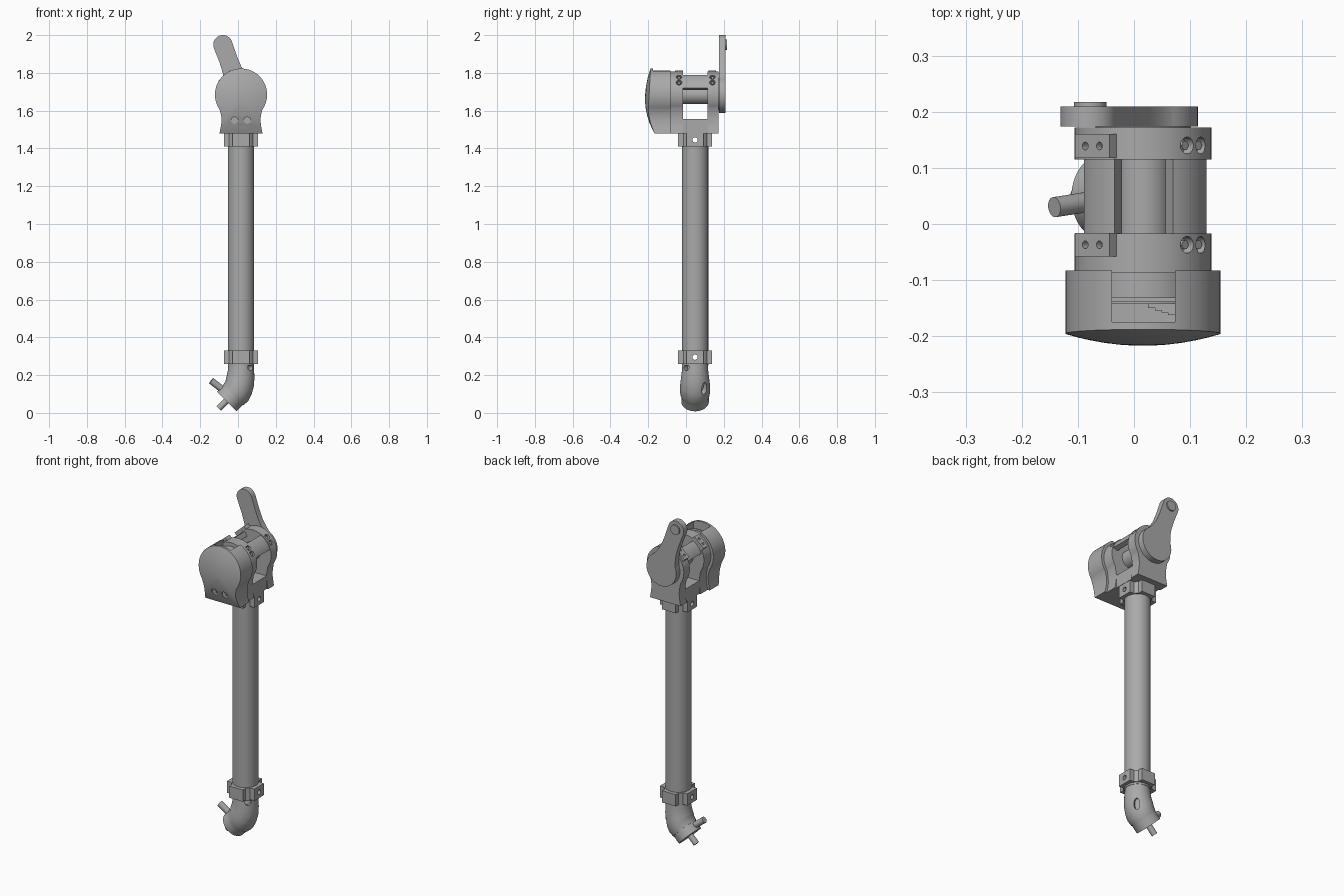
import bpy, bmesh, math
from math import sin, cos, radians, pi
from mathutils import Vector, Matrix

if "Cube" in bpy.data.objects:
    bpy.data.objects.remove(bpy.data.objects["Cube"], do_unlink=True)

grey = bpy.data.materials.new("neutral grey")
grey.use_nodes = True
grey.diffuse_color = (0.4, 0.4, 0.4, 1)
grey.node_tree.nodes["Principled BSDF"].inputs["Base Color"].default_value = (0.4, 0.4, 0.4, 1)

CX, CY, CZ = 0.016, 0.045, 1.685      # limb axis and height of the joint


def finish(name, bm):
    bmesh.ops.recalc_face_normals(bm, faces=bm.faces)
    mesh = bpy.data.meshes.new(name)
    bm.to_mesh(mesh)
    bm.free()
    mesh.materials.append(grey)
    ob = bpy.data.objects.new(name, mesh)
    bpy.context.collection.objects.link(ob)
    return ob


def loft(name, rings):
    bm = bmesh.new()
    loops = [[bm.verts.new(p) for p in ring] for ring in rings]
    n = len(loops[0])
    for a, b in zip(loops, loops[1:]):
        for i in range(n):
            bm.faces.new((a[i], a[(i + 1) % n], b[(i + 1) % n], b[i]))
    bm.faces.new(loops[0])
    bm.faces.new(loops[-1])
    return finish(name, bm)


def prism(name, outline, y0, y1):
    return loft(name, [[(x, y, z) for x, z in outline] for y in (y0, y1)])


def rod(name, a, b, r, r2=None, n=32, squash=1):
    a, b = Vector(a), Vector(b)
    bm = bmesh.new()
    bmesh.ops.create_cone(bm, cap_ends=True, segments=n, radius1=r, radius2=r2 or r, depth=(b - a).length)
    rot = (b - a).to_track_quat('Z', 'Y').to_matrix().to_4x4()
    bm.transform(Matrix.Translation((a + b) / 2) @ rot @ Matrix.Diagonal((squash, 1, 1, 1)))
    return finish(name, bm)


def box(name, lo, hi, turn=0):
    lo, hi = Vector(lo), Vector(hi)
    bm = bmesh.new()
    bmesh.ops.create_cube(bm, size=1)
    bm.transform(Matrix.Translation((lo + hi) / 2) @ Matrix.Rotation(turn, 4, 'Y') @ Matrix.Diagonal((*(hi - lo), 1)))
    return finish(name, bm)


def cut(ob, cutter):
    mod = ob.modifiers.new("cut", 'BOOLEAN')
    mod.operation, mod.solver, mod.object = 'DIFFERENCE', 'EXACT', cutter
    bpy.context.view_layer.objects.active = ob
    bpy.ops.object.modifier_apply(modifier=mod.name)
    bpy.data.objects.remove(cutter, do_unlink=True)


def arc(cx, cz, r, a0, a1, n):
    steps = [radians(a0 + (a1 - a0) * i / n) for i in range(n + 1)]
    return [(cx + r * cos(t), cz + r * sin(t)) for t in steps]


def bell(r):
    """Round head running into a flared foot."""
    k = r / 0.138
    flank = [(0.114, -0.205), (0.107, -0.17), (0.103, -0.14), (0.105, -0.112)]
    right = [(CX + x * k, CZ + z) for x, z in flank]
    left = [(CX - x * k, CZ + z) for x, z in reversed(flank)]
    return right + arc(CX, CZ, r, -35, 215, 48) + left


# Limb tube with collars of four lugs, cross-bored
tube = rod("limb_tube", (CX, CY + 0.003, 0.25), (CX, CY + 0.003, 1.49), 0.07, n=48)
ty = CY + 0.003
for level, z in (("lower", 0.26), ("upper", 1.41)):
    mid = z + 0.035
    bores = [((CX, ty - 0.12, mid), (CX, ty + 0.12, mid)), ((CX - 0.12, ty, mid), (CX + 0.12, ty, mid))]
    parts = [rod(level + "_collar_ring", (CX, ty, z), (CX, ty, z + 0.07), 0.077, n=48)]
    for i in range(4):
        dx, dy = (1, 0, -1, 0)[i], (0, 1, 0, -1)[i]
        c = Vector((CX + dx * 0.069, ty + dy * 0.069, mid))
        half = Vector((0.021 if dx else 0.045, 0.021 if dy else 0.045, 0.035))
        parts.append(box(f"{level}_collar_lug_{i + 1}", c - half, c + half))
    for p in parts + [tube]:
        for a, b in bores:
            cut(p, rod("bore", a, b, 0.014, n=20))

# Bent ankle: swept round sections turning through 45 degrees
rings = []
stations = [(0.016, 0.27, 0, 0.066), (0.016, 0.23, 0, 0.069), (0.015, 0.195, 9, 0.073),
            (0.011, 0.165, 20, 0.077), (0.004, 0.14, 32, 0.080), (-0.006, 0.115, 42, 0.080),
            (-0.025, 0.095, 45, 0.076)]
for x, z, tilt, r in stations:
    t = radians(tilt)
    rings.append([(x + r * cos(a) * cos(t), ty + r * sin(a), z - r * cos(a) * sin(t))
                  for a in (2 * pi * i / 48 for i in range(48))])
ankle = loft("ankle_bend", rings)
for s in (-1, 1):
    hit = Vector((0.06, ty + s * 0.047, 0.13))
    out = Vector((0.8, s * 0.6, -0.35))
    cut(ankle, rod("slot", hit - out * 0.025, hit + out * 0.06, 0.032, squash=0.5))
    hit = Vector((0.06, ty + s * 0.042, 0.24))
    out = Vector((0.7, s * 0.7, 0.2))
    cut(ankle, rod("slot", hit - out * 0.02, hit + out * 0.05, 0.018))
rod("ankle_cap", (-0.018, ty, 0.102), (-0.06, ty, 0.06), 0.073, n=48)
rod("ankle_end_pin", (-0.05, ty, 0.075), (-0.102, ty, 0.023), 0.017)
rod("ankle_side_pin", (-0.045, CY, 0.095), (-0.142, 0.03, 0.170), 0.018)

# Joint bracket: two bell-shaped cheeks on a foot slab
front_cheek = prism("front_cheek", bell(0.122), -0.087, -0.017)
rear_cheek = prism("rear_cheek", bell(0.122), 0.115, 0.172)
box("bracket_foot", (CX - 0.092, -0.05, 1.48), (CX + 0.092, 0.15, 1.557))
for x in (-0.055, 0, 0.055):
    cut(rear_cheek, rod("hole", (CX + x, 0.145, 1.525), (CX + x, 0.2, 1.525), 0.019, n=24))
for cheek, y in ((front_cheek, -0.037), (rear_cheek, 0.14)):
    for x, z in ((0.078, 0.092), (0.102, 0.064)):
        c = Vector((CX + x, y, CZ + z))
        d = Vector((0.72, 0, 0.69))
        cut(cheek, rod("hole", c - d * 0.018, c + d * 0.05, 0.015, n=24))
        rod("cheek_screw", c - d * 0.03, c - d * 0.004, 0.009, n=6)

# Joint shaft, curved covers and bolt tabs
rod("joint_shaft", (CX, -0.03, CZ), (CX, 0.13, CZ), 0.051, n=48)
for name, r, a0, a1 in (("left_cover", 0.118, 17, 63), ("right_cover", 0.112, 117, 160)):
    prism(name, arc(CX, CZ, r, a0, a1, 14) + arc(CX, CZ, r - 0.03, a1, a0, 14), -0.02, 0.118)
for name, y in (("front_tab", -0.037), ("rear_tab", 0.139)):
    c = Vector((CX - 0.081, y, CZ + 0.089))
    tab = box(name, c - Vector((0.041, 0.021, 0.014)), c + Vector((0.041, 0.021, 0.014)), radians(-42))
    along, out = Vector((0.74, 0, 0.67)), Vector((-0.67, 0, 0.74))
    for s in (-0.017, 0.017):
        p = c + along * s
        cut(tab, rod("hole", p - out * 0.005, p + out * 0.05, 0.007, n=16))

# Domed front cover, hollowed and notched on top
def dome(x, z):
    return -0.217 + 1.1 * ((x - CX) ** 2 + (z - 1.66) ** 2)


outline = bell(0.138)
shell_rings = [[(x, -0.083, z) for x, z in outline]]
for s in (1, 0.85, 0.7, 0.5, 0.3, 0.1):
    ring = [(CX + (x - CX) * s, 1.66 + (z - 1.66) * s) for x, z in outline]
    shell_rings.append([(x, dome(x, z), z) for x, z in ring])
cover = loft("front_cover", shell_rings)
cut(cover, rod("cavity", (CX, -0.172, CZ), (CX, -0.05, CZ), 0.122, n=48))
cut(cover, box("notch", (-0.039, -0.175, CZ + 0.05), (0.073, -0.05, 1.9)))
for x in (-0.018, 0.049):
    cut(cover, rod("hole", (x, -0.19, 1.548), (x, -0.25, 1.548), 0.018, n=24))
    rod("cover_screw", (x, -0.18, 1.548), (x, -0.196, 1.548), 0.011, n=6)

# Motor and circuit board inside the cover
rod("motor", (CX, -0.08, CZ), (CX, -0.132, CZ), 0.1, n=48)
rod("circuit_board", (CX, -0.138, CZ), (CX, -0.143, CZ), 0.108, n=48)
rod("board_post", (CX, -0.13, CZ), (CX, -0.175, CZ), 0.02)
for i in range(4):
    x = 0.025 + 0.012 * i
    box(f"board_chip_{i + 1}", (x, -0.15 - 0.004 * i, 1.755), (x + 0.016, -0.142, 1.772))

# Rear output lever
d = Vector((-0.096, 0.265)).normalized()
side = Vector((d.y, -d.x))


def neck(u, w):
    p = Vector((CX, CZ)) + d * u + side * w
    return (p.x, p.y)


lever = prism("output_lever",
              arc(CX, CZ, 0.098, 158, 422, 44) + [neck(0.1, 0.061), neck(0.14, 0.052), neck(0.2, 0.049)]
              + arc(-0.08, 1.949, 0.051, 20, 200, 24)
              + [neck(0.2, -0.049), neck(0.14, -0.052), neck(0.1, -0.061)], 0.174, 0.209)
boss = rod("lever_boss", (-0.078, 0.2, 1.949), (-0.078, 0.217, 1.949), 0.029)
for ob in (lever, boss):
    cut(ob, rod("hole", (-0.078, 0.1, 1.949), (-0.078, 0.3, 1.949), 0.014, n=24))
cut(lever, rod("hole", (-0.028, 0.1, 1.82), (-0.028, 0.3, 1.82), 0.01, n=20))
for u in (-0.045, 0, 0.045):
    for w in (-0.024, 0.024):
        x, z = neck(u + w * 0.4, w)
        cut(lever, rod("hole", (x, 0.19, z), (x, 0.3, z), 0.017, n=24))
        rod("lever_screw", (x, 0.18, z), (x, 0.198, z), 0.01, n=6)
rod("lever_hub", (CX, 0.165, CZ), (CX, 0.178, CZ), 0.085, n=48)

# Smooth round surfaces, keep edges crisp
bpy.ops.object.select_all(action='DESELECT')
for ob in bpy.context.collection.objects:
    if ob.type == 'MESH' and grey.name in ob.data.materials:
        ob.select_set(True)
        bpy.context.view_layer.objects.active = ob
bpy.ops.object.shade_smooth_by_angle(angle=radians(30))
